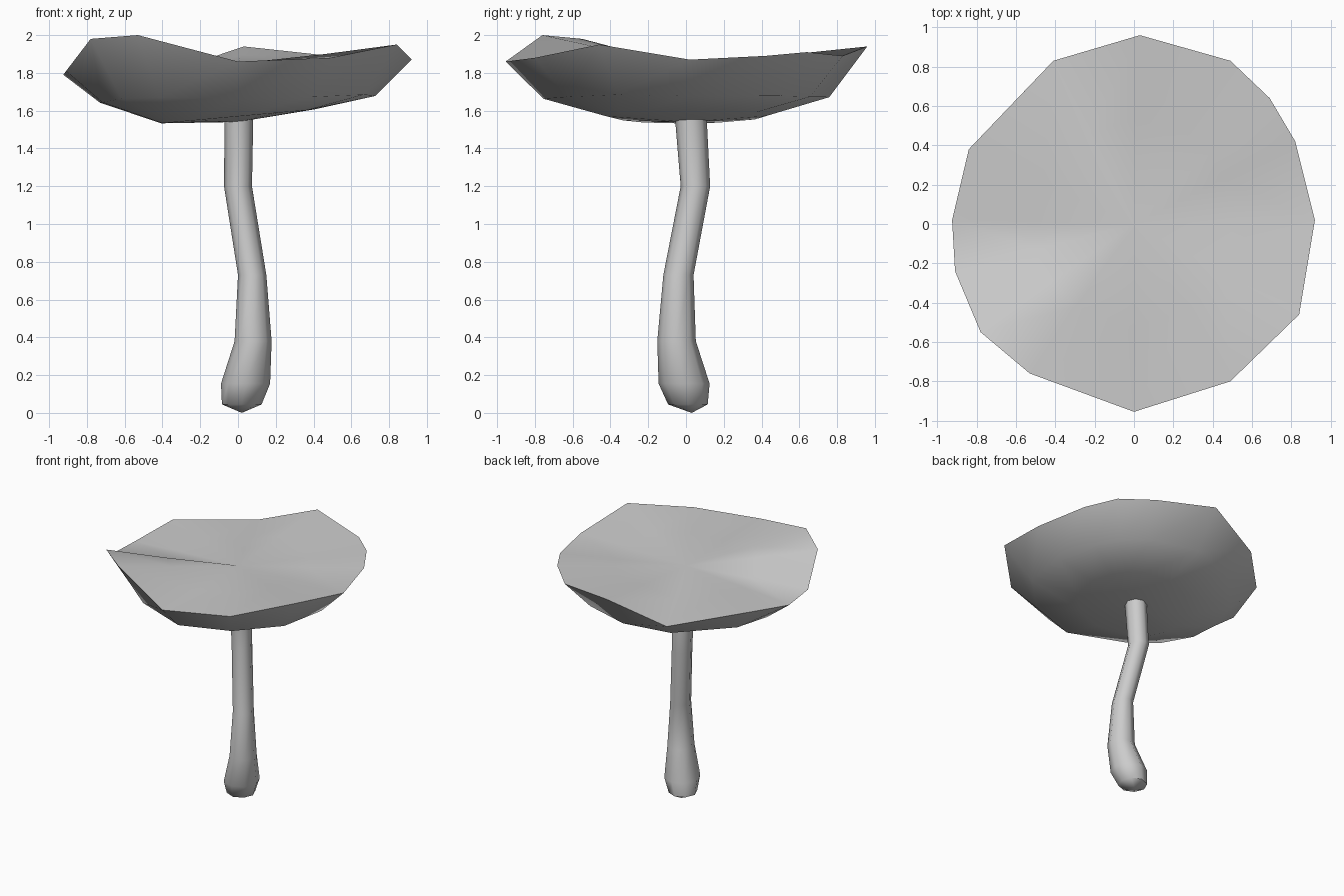
import bpy, bmesh, math

if "Cube" in bpy.data.objects:
    bpy.data.objects.remove(bpy.data.objects["Cube"])


def loft(name, rings, start=None, end=None, angle=40):
    """Skin equal-length rings of points; close each end with a tip point or an n-gon."""
    bm = bmesh.new()
    rows = [[bm.verts.new(p) for p in ring] for ring in rings]
    n = len(rows[0])
    for a, b in zip(rows, rows[1:]):
        for i in range(n):
            j = (i + 1) % n
            bm.faces.new((a[i], a[j], b[j], b[i]))
    for row, tip in ((rows[0], start), (rows[-1], end)):
        if tip is None:
            bm.faces.new(row)
        else:
            t = bm.verts.new(tip)
            for i in range(n):
                bm.faces.new((row[i], row[(i + 1) % n], t))
    bmesh.ops.recalc_face_normals(bm, faces=bm.faces)
    mesh = bpy.data.meshes.new(name)
    bm.to_mesh(mesh)
    bm.free()
    obj = bpy.data.objects.new(name, mesh)
    bpy.context.collection.objects.link(obj)
    bpy.ops.object.select_all(action='DESELECT')
    obj.select_set(True)
    bpy.context.view_layer.objects.active = obj
    bpy.ops.object.shade_smooth_by_angle(angle=math.radians(angle))
    return obj


# Cap: wavy rim, shallow dished top, rounded underside
rim = [(0.92, 0.02, 1.87), (0.82, 0.42, 1.89), (0.69, 0.64, 1.91),
       (0.49, 0.83, 1.89), (0.03, 0.96, 1.94), (-0.41, 0.83, 1.79),
       (-0.84, 0.38, 1.85), (-0.925, 0.02, 1.79), (-0.91, -0.24, 1.81),
       (-0.78, -0.55, 1.98), (-0.53, -0.76, 2.0), (0.0, -0.955, 1.86),
       (0.49, -0.80, 1.88), (0.84, -0.46, 1.95)]
under_inner = [(x * 0.44, y * 0.44, 1.57 + 0.04 * x) for x, y, z in rim]
under_outer = [(x * 0.79, y * 0.79, 1.665 + 0.015 * x + 0.1 * (z - 1.88))
               for x, y, z in rim]
dish = [(x * 0.55, y * 0.55, (z + 1.85) / 2) for x, y, z in rim]
loft("mushroom_cap", [under_inner, under_outer, rim, dish],
     start=(0, 0, 1.54), end=(0, 0, 1.85))

# Stem: bent tapering tube with a bulbous foot (x, y, z, x radius, y radius)
sections = [(0.02, 0.01, 0.045, 0.105, 0.105), (0.04, -0.01, 0.155, 0.13, 0.135),
            (0.08, -0.05, 0.38, 0.098, 0.102), (0.075, -0.04, 0.73, 0.075, 0.08),
            (0.0, 0.05, 1.2, 0.074, 0.078), (0.005, 0.025, 1.57, 0.076, 0.084)]
SIDES = 8
stem = [[(cx + rx * math.cos(2 * math.pi * i / SIDES),
          cy + ry * math.sin(2 * math.pi * i / SIDES), z) for i in range(SIDES)]
        for cx, cy, z, rx, ry in sections]
loft("mushroom_stem", stem, start=(0.02, 0.03, 0.0), angle=50)
